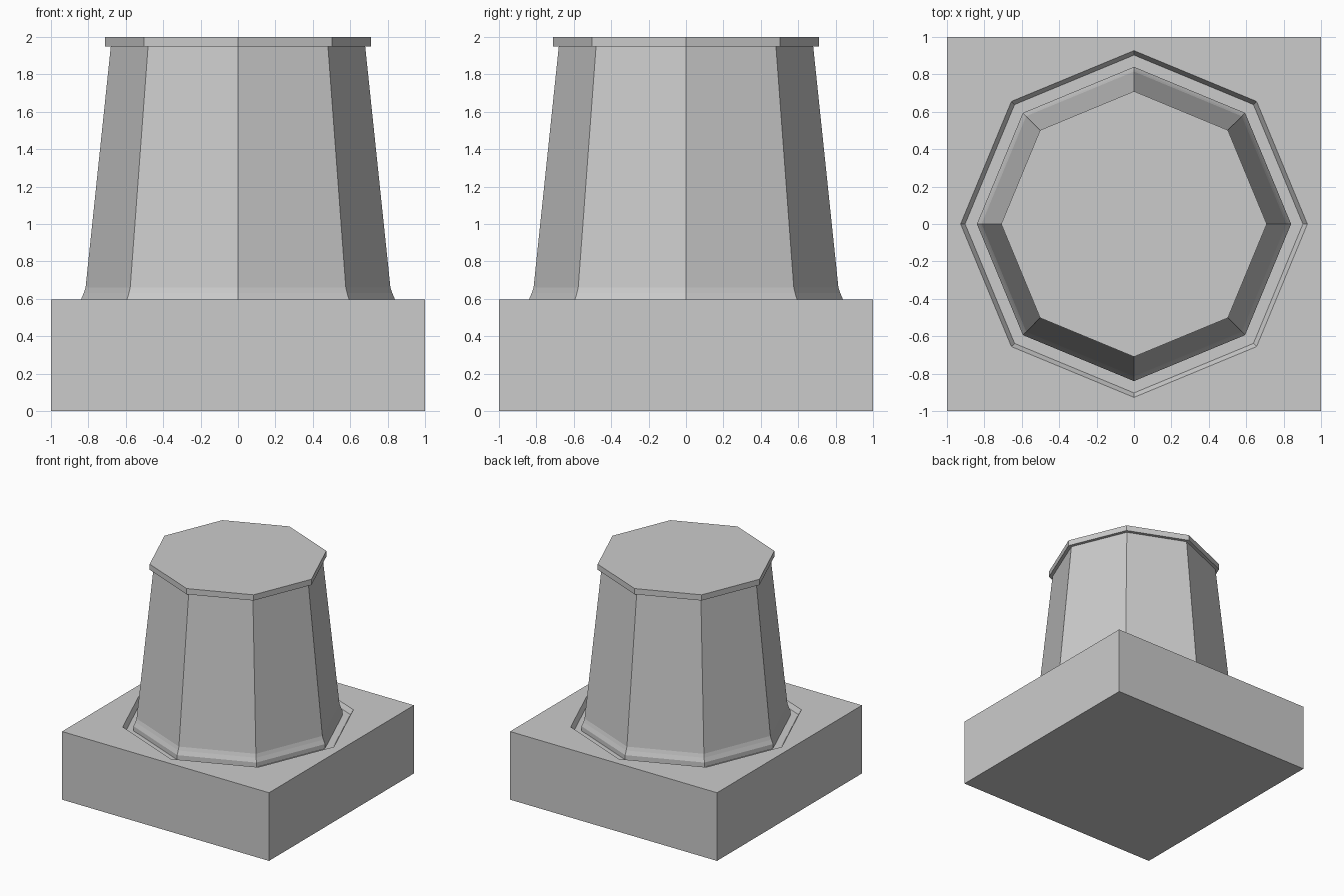
import bpy, bmesh, math

if "Cube" in bpy.data.objects:
    bpy.data.objects.remove(bpy.data.objects["Cube"])


def octagon_loft(name, profile):
    """Closed eight-sided solid from (radius, height) pairs."""
    bm = bmesh.new()
    rings = []
    for r, z in profile:
        rings.append([bm.verts.new((r * math.cos(i * math.pi / 4),
                                    r * math.sin(i * math.pi / 4), z)) for i in range(8)])
    for low, high in zip(rings, rings[1:]):
        for i in range(8):
            j = (i + 1) % 8
            bm.faces.new((low[i], low[j], high[j], high[i]))
    bm.faces.new(rings[0][::-1])
    bm.faces.new(rings[-1])
    bmesh.ops.recalc_face_normals(bm, faces=bm.faces)
    mesh = bpy.data.meshes.new(name)
    bm.to_mesh(mesh)
    bm.free()
    obj = bpy.data.objects.new(name, mesh)
    bpy.context.collection.objects.link(obj)
    return obj


TOP = 0.595      # plinth top
FLOOR = 0.555    # bottom of the recess

# Square plinth
bpy.ops.mesh.primitive_cube_add(size=1, location=(0, 0, TOP / 2))
plinth = bpy.context.object
plinth.name = "plinth"
plinth.scale = (2, 2, TOP)
bpy.ops.object.transform_apply(location=True, rotation=False, scale=True)

# Shallow octagonal recess with sloping walls around the column foot
cutter = octagon_loft("recess_cutter", [(0.903, FLOOR), (0.927, TOP), (0.951, TOP + 0.04)])
cutter.hide_render = True
cutter.hide_set(True)
cut = plinth.modifiers.new("recess", 'BOOLEAN')
cut.operation = 'DIFFERENCE'
cut.solver = 'EXACT'
cut.object = cutter

# Tapered column with flared foot and overhanging cap
octagon_loft("column", [(0.84, FLOOR), (0.84, TOP), (0.825, 0.63), (0.815, 0.66),
                        (0.68, 1.95), (0.71, 1.95), (0.71, 2.0)])
